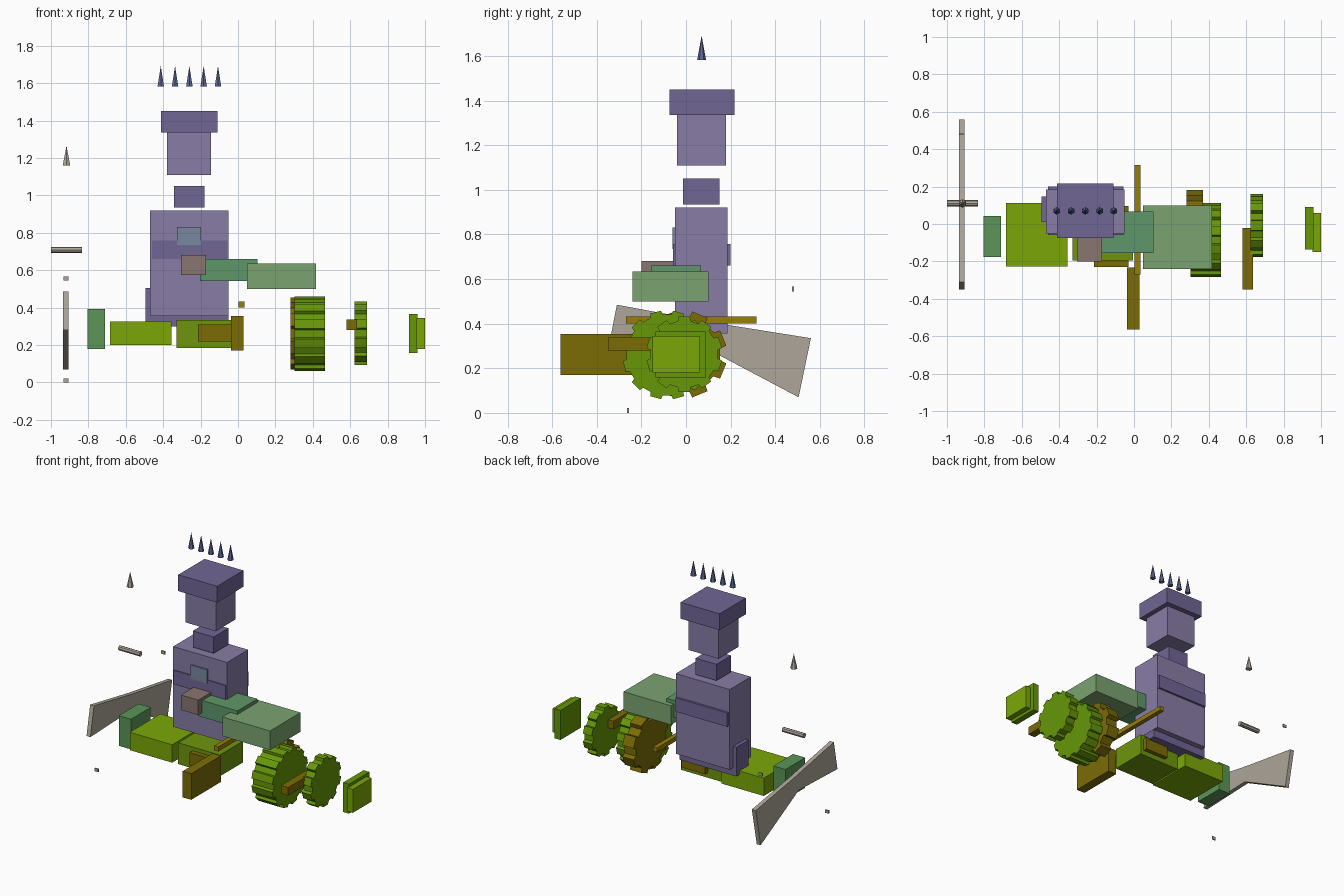
import bpy
import math

if "Cube" in bpy.data.objects:
    bpy.data.objects.remove(bpy.data.objects["Cube"])

mats = {}


def paint(ob, rgb):
    key = tuple(rgb)
    if key not in mats:
        m = bpy.data.materials.new("paint_%d_%d_%d" % key)
        m.diffuse_color = [(c / 255) ** 2.2 for c in rgb] + [1]
        m.use_nodes = True
        m.node_tree.nodes["Principled BSDF"].inputs["Base Color"].default_value = m.diffuse_color
        mats[key] = m
    ob.data.materials.append(mats[key])


def mesh(name, verts, faces, rgb):
    me = bpy.data.meshes.new(name)
    me.from_pydata(verts, [], faces)
    me.update()
    ob = bpy.data.objects.new(name, me)
    bpy.context.collection.objects.link(ob)
    paint(ob, rgb)
    return ob


def prism(name, profile, x0, x1, rgb):
    """Extrude a (y, z) outline along x."""
    n = len(profile)
    verts = [(x, y, z) for x in (x0, x1) for y, z in profile]
    faces = [(i, (i + 1) % n, n + (i + 1) % n, n + i) for i in range(n)]
    faces += [tuple(reversed(range(n))), tuple(range(n, 2 * n))]
    return mesh(name, verts, faces, rgb)


def box(name, x, y, z, rgb):
    return prism(name, [(y[0], z[0]), (y[1], z[0]), (y[1], z[1]), (y[0], z[1])], x[0], x[1], rgb)


def gear(name, x0, x1, cy, cz, r, teeth, rgb, root=0.87, turn=0.0):
    pts = []
    for i in range(teeth):
        for f, k in ((-0.30, root), (-0.24, 1), (0.24, 1), (0.30, root)):
            a = 2 * math.pi * (i + f) / teeth + turn
            pts.append((cy + k * r * math.cos(a), cz + k * r * math.sin(a)))
    return prism(name, pts, x0, x1, rgb)


def spike(name, x, y, z0, z1, r, rgb):
    bpy.ops.mesh.primitive_cone_add(vertices=6, radius1=r, radius2=0, depth=z1 - z0,
                                    location=(x, y, (z0 + z1) / 2))
    bpy.context.object.name = name
    paint(bpy.context.object, rgb)


PURPLE, VIOLET = (135, 124, 165), (112, 102, 148)
SAGE, MINT, MOSS = (95, 150, 105), (122, 162, 112), (92, 148, 88)
LIME, LEAF, GREEN = (122, 166, 16), (110, 148, 20), (102, 150, 16)
OLIVE, MUSTARD = (122, 108, 14), (150, 126, 16)
BROWN, SLATE, BLUE, STONE = (136, 117, 112), (120, 134, 158), (92, 106, 150), (172, 164, 152)

# Body, head and crown
box("torso", (-0.47, -0.05), (-0.05, 0.185), (0.355, 0.92), PURPLE)
box("belt", (-0.46, -0.057), (-0.058, 0.2), (0.66, 0.758), VIOLET)
box("pelvis", (-0.495, -0.052), (0.01, 0.147), (0.30, 0.505), VIOLET)
box("neck", (-0.343, -0.18), (-0.013, 0.15), (0.935, 1.05), VIOLET)
box("head", (-0.38, -0.145), (-0.04, 0.18), (1.11, 1.335), PURPLE)
box("brow_block", (-0.413, -0.11), (-0.075, 0.217), (1.335, 1.45), VIOLET)
box("chest_plate", (-0.327, -0.198), (-0.06, -0.04), (0.735, 0.832), SLATE)
for i in range(5):
    spike("crown_spike_%d" % (i + 1), -0.413 + 0.0765 * i, 0.07, 1.582, 1.692, 0.02, BLUE)

# Forearm and hand reaching to the right
box("wrist_block", (-0.305, -0.17), (-0.2, -0.045), (0.575, 0.68), BROWN)
box("forearm", (-0.203, 0.104), (-0.155, 0.067), (0.543, 0.66), SAGE)
box("fist_block", (0.047, 0.417), (-0.24, 0.1), (0.5, 0.635), MINT)

# Lower row of blocks
box("end_block", (-0.805, -0.71), (-0.177, 0.043), (0.18, 0.392), MOSS)
box("left_block", (-0.685, -0.355), (-0.226, 0.113), (0.2, 0.326), LIME)
box("middle_block", (-0.33, -0.005), (-0.195, 0.065), (0.185, 0.335), LEAF)
box("cross_block", (-0.215, -0.03), (-0.23, 0.095), (0.22, 0.31), OLIVE)
box("front_plate", (-0.037, 0.03), (-0.563, -0.232), (0.17, 0.354), OLIVE)
box("long_rod", (0.004, 0.036), (-0.27, 0.316), (0.40, 0.432), MUSTARD)

# Toothed wheels and end caps on the right
gear("rear_wheel", 0.282, 0.37, -0.012, 0.262, 0.197, 8, OLIVE, 0.85, math.pi / 8)
gear("large_wheel", 0.303, 0.466, -0.085, 0.26, 0.2, 12, GREEN, 0.91, math.pi / 12)
gear("small_wheel", 0.622, 0.69, -0.008, 0.263, 0.172, 10, GREEN, 0.88, math.pi / 10)
box("wheel_rod", (0.58, 0.635), (-0.35, -0.022), (0.28, 0.337), OLIVE)
box("inner_cap", (0.915, 0.96), (-0.136, 0.09), (0.158, 0.366), GREEN)
box("outer_cap", (0.955, 1.0), (-0.15, 0.06), (0.18, 0.345), LIME)

# Two-ended blade with its spike, grip and chips
prism("double_blade", [(-0.31, 0.485), (-0.35, 0.28), (0.08, 0.295), (0.505, 0.07),
                       (0.56, 0.335), (0.12, 0.405)], -0.935, -0.905, STONE)
spike("blade_spike", -0.917, 0.11, 1.16, 1.265, 0.023, STONE)
bpy.ops.mesh.primitive_cylinder_add(vertices=8, radius=0.017, depth=0.165,
                                    location=(-0.9175, 0.11, 0.708),
                                    rotation=(0, math.pi / 2, 0))
bpy.context.object.name = "blade_grip"
paint(bpy.context.object, STONE)
for name, y, z in (("upper_chip", 0.48, 0.545), ("lower_chip", -0.26, 0.0)):
    box(name, (-0.932, -0.905), (y - 0.004, y + 0.004), (z, z + 0.022), STONE)
